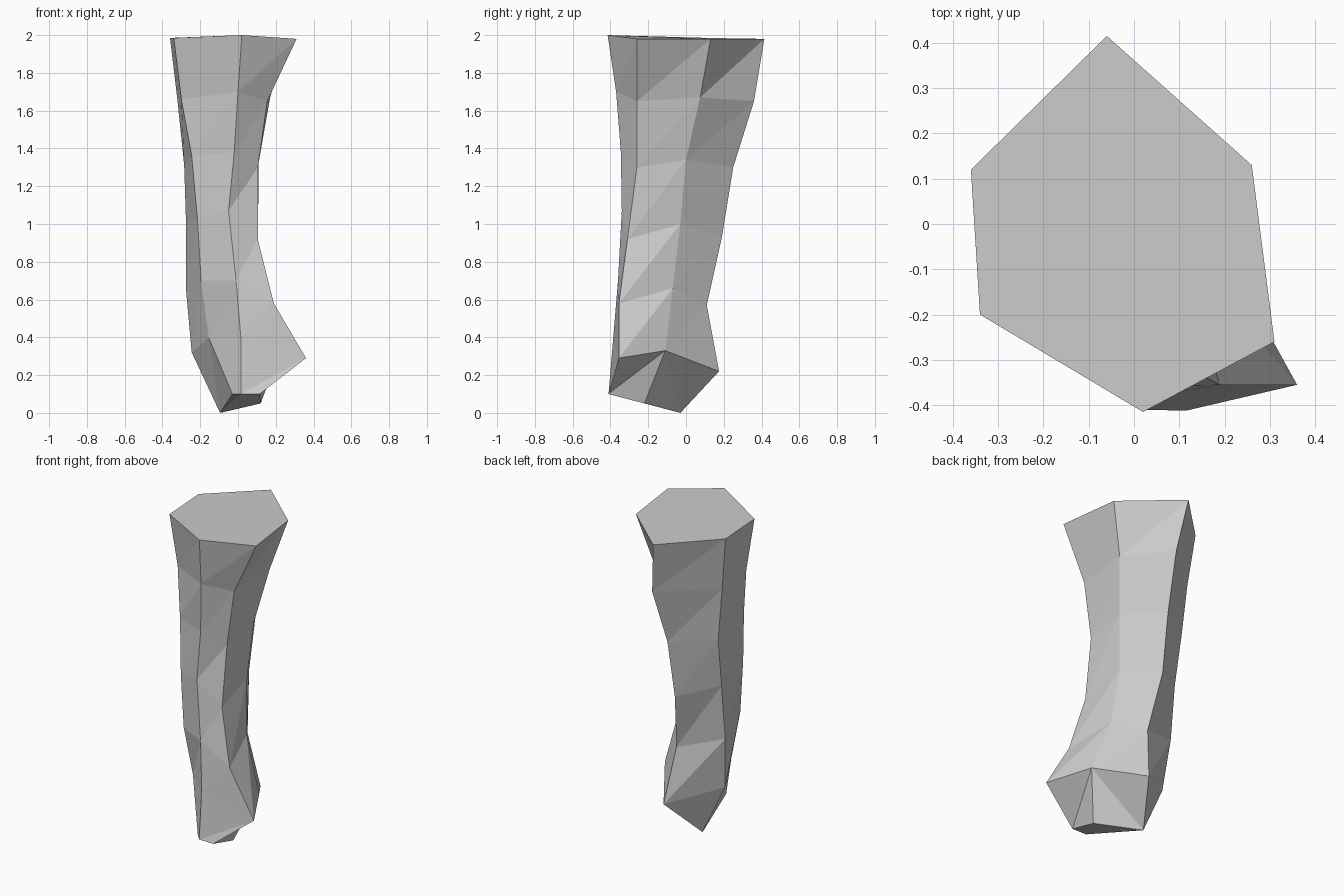
import bpy, bmesh

cube = bpy.data.objects.get("Cube")
if cube:
    bpy.data.objects.remove(cube, do_unlink=True)

# One plain grey for the whole part
grey = bpy.data.materials.new("light grey")
grey.use_nodes = True
colour = (0.6, 0.6, 0.6, 1.0)
grey.diffuse_color = colour
bsdf = next(n for n in grey.node_tree.nodes if n.type == 'BSDF_PRINCIPLED')
bsdf.inputs["Base Color"].default_value = colour
bsdf.inputs["Roughness"].default_value = 0.8

# Six lengthwise ridges, each from top to bottom
ridges = [
    # back
    [(-.06, .415, 1.98), (-.015, .36, 1.65), (-.045, .25, 1.30),
     (-.055, .19, .93), (-.01, .11, .57), (.035, .175, .22)],
    # back left
    [(.26, .13, 1.98), (.17, .075, 1.67), (.11, .0, 1.34),
     (.085, -.03, 1.0), (.11, -.07, .66), (.225, -.11, .33)],
    # front left
    [(.31, -.26, 1.98), (.155, -.26, 1.65), (.105, -.26, 1.30),
     (.105, -.31, .92), (.19, -.355, .58), (.36, -.355, .29)],
    # front
    [(.02, -.415, 2.0), (.0, -.37, 1.70), (-.02, -.345, 1.38),
     (-.05, -.34, 1.07), (-.01, -.36, .70), (.015, -.385, .40)],
    # front right
    [(-.34, -.20, 1.985), (-.30, -.175, 1.66), (-.245, -.23, 1.36),
     (-.215, -.265, 1.03), (-.195, -.265, .70), (-.155, -.23, .40)],
    # back right
    [(-.36, .12, 1.985), (-.32, .095, 1.65), (-.285, .085, 1.31),
     (-.275, .037, 1.0), (-.275, .0, .65), (-.245, -.04, .32)],
]

bm = bmesh.new()
grid = [[bm.verts.new(p) for p in ridge] for ridge in ridges]

# Shaft sides, all split along the same diagonal
for i in range(6):
    a, b = grid[i], grid[(i + 1) % 6]
    for k in range(5):
        bm.faces.new((a[k], a[k + 1], b[k + 1]))
        bm.faces.new((a[k], b[k + 1], b[k]))

# Flat top
bm.faces.new([r[0] for r in grid])

# Chiselled foot under the last ring
A, B, C, D, E, F = [r[-1] for r in grid]
toe, toe_left, side, heel, toe_right = [bm.verts.new(p) for p in (
    (.015, -.41, .10), (.115, -.412, .10), (.12, -.22, .05),
    (-.095, -.03, .0), (-.03, -.36, .10))]
for tri in ((E, F, heel), (E, heel, toe_right), (D, E, toe_right),
            (D, toe_right, toe), (C, D, toe), (C, toe, toe_left),
            (B, C, toe_left), (B, toe_left, side), (B, side, heel),
            (A, B, heel), (F, A, heel),
            (toe, toe_right, heel), (toe, heel, side), (toe, side, toe_left)):
    bm.faces.new(tri)

bmesh.ops.recalc_face_normals(bm, faces=bm.faces)
mesh = bpy.data.meshes.new("faceted_column")
bm.to_mesh(mesh)
bm.free()
mesh.materials.append(grey)
column = bpy.data.objects.new("faceted_column", mesh)
bpy.context.collection.objects.link(column)
